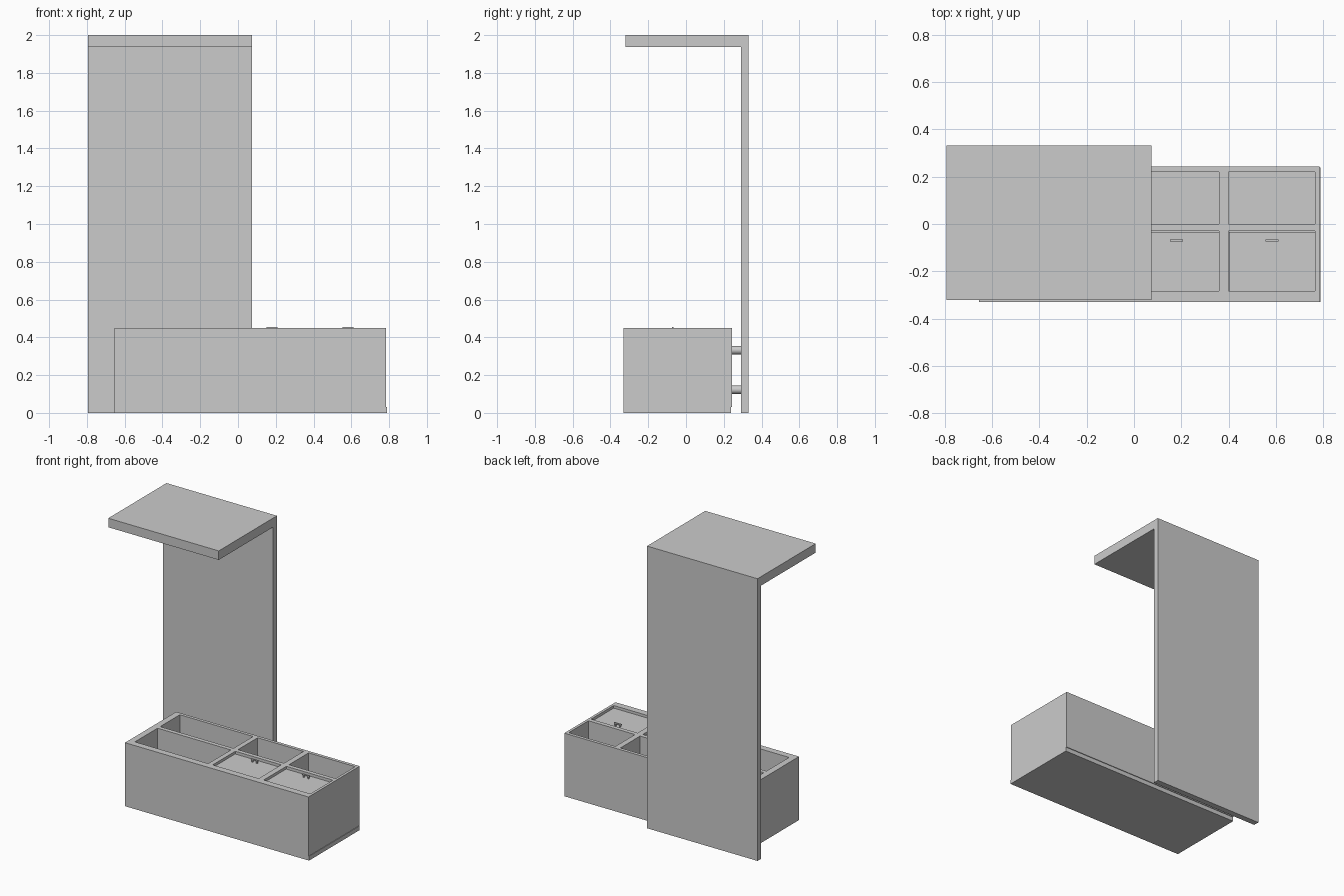
import bpy, bmesh
from mathutils import Matrix, Vector

if "Cube" in bpy.data.objects:
    bpy.data.objects.remove(bpy.data.objects["Cube"])


def mesh_object(name, bm):
    bmesh.ops.recalc_face_normals(bm, faces=bm.faces)
    me = bpy.data.meshes.new(name)
    bm.to_mesh(me)
    bm.free()
    ob = bpy.data.objects.new(name, me)
    bpy.context.collection.objects.link(ob)
    return ob


def boxes(name, *ranges):
    """One object from boxes given as (x0, x1, y0, y1, z0, z1)."""
    bm = bmesh.new()
    for x0, x1, y0, y1, z0, z1 in ranges:
        centre = Vector(((x0 + x1) / 2, (y0 + y1) / 2, (z0 + z1) / 2))
        size = Vector((x1 - x0, y1 - y0, z1 - z0, 1))
        bmesh.ops.create_cube(bm, size=1, matrix=Matrix.Translation(centre) @ Matrix.Diagonal(size))
    return mesh_object(name, bm)


def extrude_x(name, profile, x0, x1):
    """Extrude a (y, z) profile along x."""
    bm = bmesh.new()
    face = bm.faces.new([bm.verts.new((x0, y, z)) for y, z in profile])
    new = bmesh.ops.extrude_face_region(bm, geom=[face])["geom"]
    bmesh.ops.translate(bm, verts=[v for v in new if isinstance(v, bmesh.types.BMVert)],
                        vec=(x1 - x0, 0, 0))
    return mesh_object(name, bm)


# Tall back panel with overhanging canopy
extrude_x("back_panel_and_canopy",
          [(0.29, 0), (0.332, 0), (0.332, 2), (-0.32, 2), (-0.32, 1.936), (0.29, 1.936)],
          -0.793, 0.073)

# Long box and its base board
FLOOR = 0.03
box = boxes("storage_box", (-0.655, 0.784, -0.33, 0.243, FLOOR, 0.45))
boxes("base_board", (-0.655, 0.788, -0.33, 0.238, 0, FLOOR))

# Compartments: one long bay and two square bays in each row
COLUMNS = [(-0.61, -0.035), (0.0, 0.36), (0.40, 0.765)]
ROWS = [(-0.283, -0.03), (0.0, 0.22)]
cutter = boxes("compartment_cutter", *[(*c, *r, FLOOR + 0.02, 0.6) for c in COLUMNS for r in ROWS])
cutter.hide_render = True
cutter.hide_viewport = True
cut = box.modifiers.new("compartments", 'BOOLEAN')
cut.operation = 'DIFFERENCE'
cut.solver = 'EXACT'
cut.object = cutter

# Recessed lids with small bridge handles over the two front square bays
LID_TOP = 0.432
for i, (x0, x1) in enumerate(COLUMNS[1:], 1):
    boxes(f"lid_{i}", (x0 + 0.001, x1 - 0.001, -0.282, -0.033, LID_TOP - 0.02, LID_TOP))
    cx, y0, y1 = (x0 + x1) / 2, -0.073, -0.065
    boxes(f"lid_handle_{i}",
          (cx - 0.028, cx + 0.028, y0, y1, 0.447, 0.455),
          (cx - 0.022, cx - 0.014, y0, y1, LID_TOP, 0.447),
          (cx + 0.014, cx + 0.022, y0, y1, LID_TOP, 0.447))

# Round spacers joining the box to the panel
for x in (-0.52, -0.06):
    for z in (0.123, 0.332):
        bpy.ops.mesh.primitive_cylinder_add(vertices=24, radius=0.022, depth=0.047,
                                            location=(x, 0.2665, z), rotation=(1.5708, 0, 0))
        spacer = bpy.context.object
        spacer.name = "spacer"
        bpy.ops.object.shade_smooth_by_angle()
